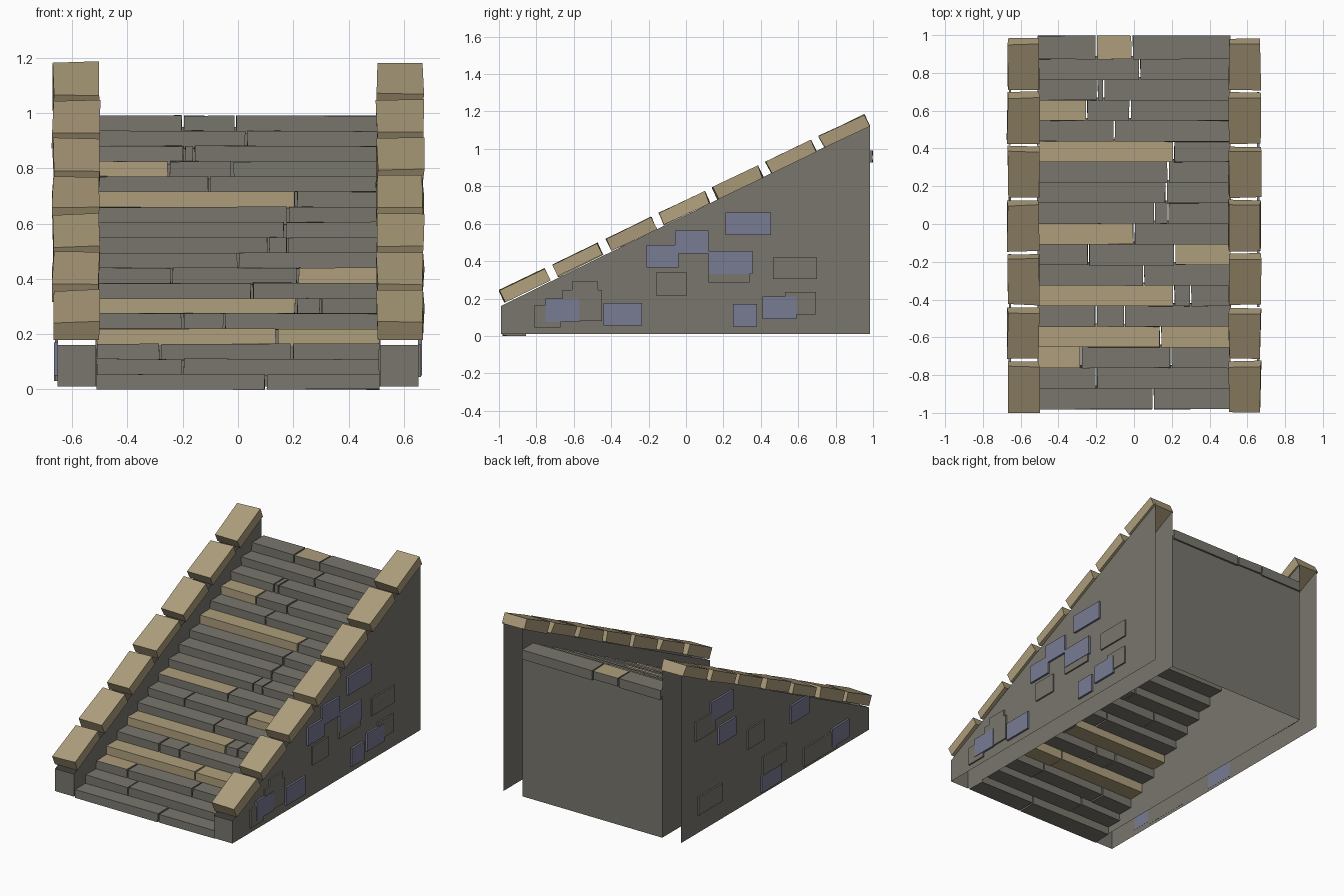
import bpy, bmesh, math, random
from mathutils import Matrix, Vector

random.seed(4)
if "Cube" in bpy.data.objects:
    bpy.data.objects.remove(bpy.data.objects["Cube"])


def material(name, rgb):
    m = bpy.data.materials.new(name)
    m.use_nodes = True
    m.diffuse_color = (*rgb, 1)
    bsdf = next(n for n in m.node_tree.nodes if n.type == 'BSDF_PRINCIPLED')
    bsdf.inputs["Base Color"].default_value = (*rgb, 1)
    return m


GRAY = material("gray stone", (0.19, 0.182, 0.152))
TAN = material("tan stone", (0.42, 0.34, 0.20))
BLUE = material("blue gray stone", (0.19, 0.197, 0.29))


def finish(name, bm, mats):
    mesh = bpy.data.meshes.new(name)
    bm.to_mesh(mesh)
    bm.free()
    for m in mats:
        mesh.materials.append(m)
    ob = bpy.data.objects.new(name, mesh)
    bpy.context.collection.objects.link(ob)
    return ob


def block(bm, centre, size, tilt=0.0, jitter=0.0):
    """Add a box turned about x, with slightly uneven corners; return its faces."""
    mat = (Matrix.Translation(centre) @ Matrix.Rotation(tilt, 4, 'X')
           @ Matrix.Diagonal((*size, 1)))
    verts = bmesh.ops.create_cube(bm, size=1, matrix=mat)["verts"]
    for v in verts:
        v.co += Vector([random.uniform(-jitter, jitter) for _ in range(3)])
    return {f for v in verts for f in v.link_faces}


# Steps: joints along x for each row, lowest first
HALF = 0.515
ROW_DEPTH, ROW_RISE = 0.109, 0.055
joints = [
    [0.10], [-0.20], [-0.28, 0.195], [0.14], [-0.20, -0.05], [0.21, 0.30],
    [0.05], [-0.24, 0.215], [0.0], [0.11, 0.18], [0.17], [0.18],
    [0.21], [-0.105], [-0.25, -0.02], [-0.195, -0.16], [0.03], [-0.20, -0.01],
]
tan_blocks = {(3, 0), (3, 1), (5, 0), (7, 2), (12, 0), (14, 0)}
tan_tops = {(2, 0), (8, 0), (17, 1)}

for row, cuts in enumerate(joints):
    bm = bmesh.new()
    edges = [-HALF, *cuts, HALF]
    y0 = -0.98 + row * ROW_DEPTH
    top = ROW_RISE * (row + 1)
    depth = ROW_DEPTH + 0.015
    for i, (a, b) in enumerate(zip(edges, edges[1:])):
        height = ROW_RISE + (0.0 if row == 0 else random.uniform(0.0, 0.012))
        faces = block(bm, ((a + b) / 2, y0 + depth / 2, top - height / 2),
                      (b - a - 0.008, depth, height), 0, 0.002)
        bm.normal_update()
        for f in faces:
            if (row, i) in tan_blocks or ((row, i) in tan_tops and f.normal.z > 0.5):
                f.material_index = 1
    finish(f"step_row_{row + 1}", bm, [GRAY, TAN])

# Back panel
bm = bmesh.new()
bm.faces.new([bm.verts.new((x, 0.985, z)) for x, z in
              ((HALF, 0.01), (-HALF, 0.01), (-HALF, 0.95), (HALF, 0.95))])
finish("back_panel", bm, [GRAY])

# Side walls: open shells with an outer skin, an inner skin and a front end
profile = [(-0.99, 0.01), (0.985, 0.01), (0.985, 1.13), (-0.99, 0.16)]
for side, label in ((1, "left"), (-1, "right")):
    bm = bmesh.new()
    outer = [bm.verts.new((side * 0.652, y, z)) for y, z in profile]
    inner = [bm.verts.new((side * HALF, y, z)) for y, z in profile]
    bm.faces.new(outer if side > 0 else outer[::-1])
    bm.faces.new(inner[::-1] if side > 0 else inner)
    front = [outer[0], outer[3], inner[3], inner[0]]
    bm.faces.new(front if side > 0 else front[::-1])
    finish(f"{label}_wall", bm, [GRAY])

    # Coping stones following the slope
    slope = math.atan2(0.1376, 0.285)
    bm = bmesh.new()
    for i in range(7):
        block(bm, (side * 0.586, -0.863 + 0.285 * i, 0.27 + 0.1376 * i),
              (0.168, 0.268, 0.068), slope, 0.005)
    finish(f"{label}_coping", bm, [TAN])

# Raised facing stones on the walls: y range, z range
left_gray = [
    (0.12, 0.34, 0.285, 0.40), (0.465, 0.70, 0.305, 0.42),
    (-0.16, 0.005, 0.215, 0.34), (0.53, 0.695, 0.115, 0.235),
    (-0.61, -0.47, 0.19, 0.29), (-0.66, -0.45, 0.08, 0.245),
    (-0.81, -0.67, 0.045, 0.165),
]
left_blue = [
    (0.21, 0.455, 0.54, 0.66), (-0.06, 0.12, 0.44, 0.565),
    (-0.21, -0.04, 0.365, 0.485), (0.12, 0.355, 0.33, 0.455),
    (0.25, 0.38, 0.05, 0.17), (0.41, 0.59, 0.09, 0.21),
    (-0.44, -0.235, 0.055, 0.175), (-0.75, -0.57, 0.075, 0.20),
]
right_gray = [
    (0.63, 0.84, 0.63, 0.76), (0.12, 0.29, 0.37, 0.50),
    (0.56, 0.81, 0.13, 0.25), (-0.11, 0.13, 0.14, 0.26),
    (-0.64, -0.30, 0.03, 0.15),
]
right_blue = [
    (0.45, 0.68, 0.70, 0.83), (0.42, 0.60, 0.52, 0.64),
    (-0.06, 0.15, 0.03, 0.14), (-0.35, -0.16, 0.37, 0.49),
    (-0.77, -0.59, 0.05, 0.17),
]


def facing(name, side, plates, mat, thick):
    bm = bmesh.new()
    for y0, y1, z0, z1 in plates:
        block(bm, (side * (0.651 + thick / 2), (y0 + y1) / 2, (z0 + z1) / 2),
              (thick, y1 - y0, z1 - z0))
    finish(name, bm, [mat])


facing("left_gray_stones", 1, left_gray, GRAY, 0.011)
facing("left_blue_stones", 1, left_blue, BLUE, 0.014)
facing("right_gray_stones", -1, right_gray, GRAY, 0.011)
facing("right_blue_stones", -1, right_blue, BLUE, 0.014)
